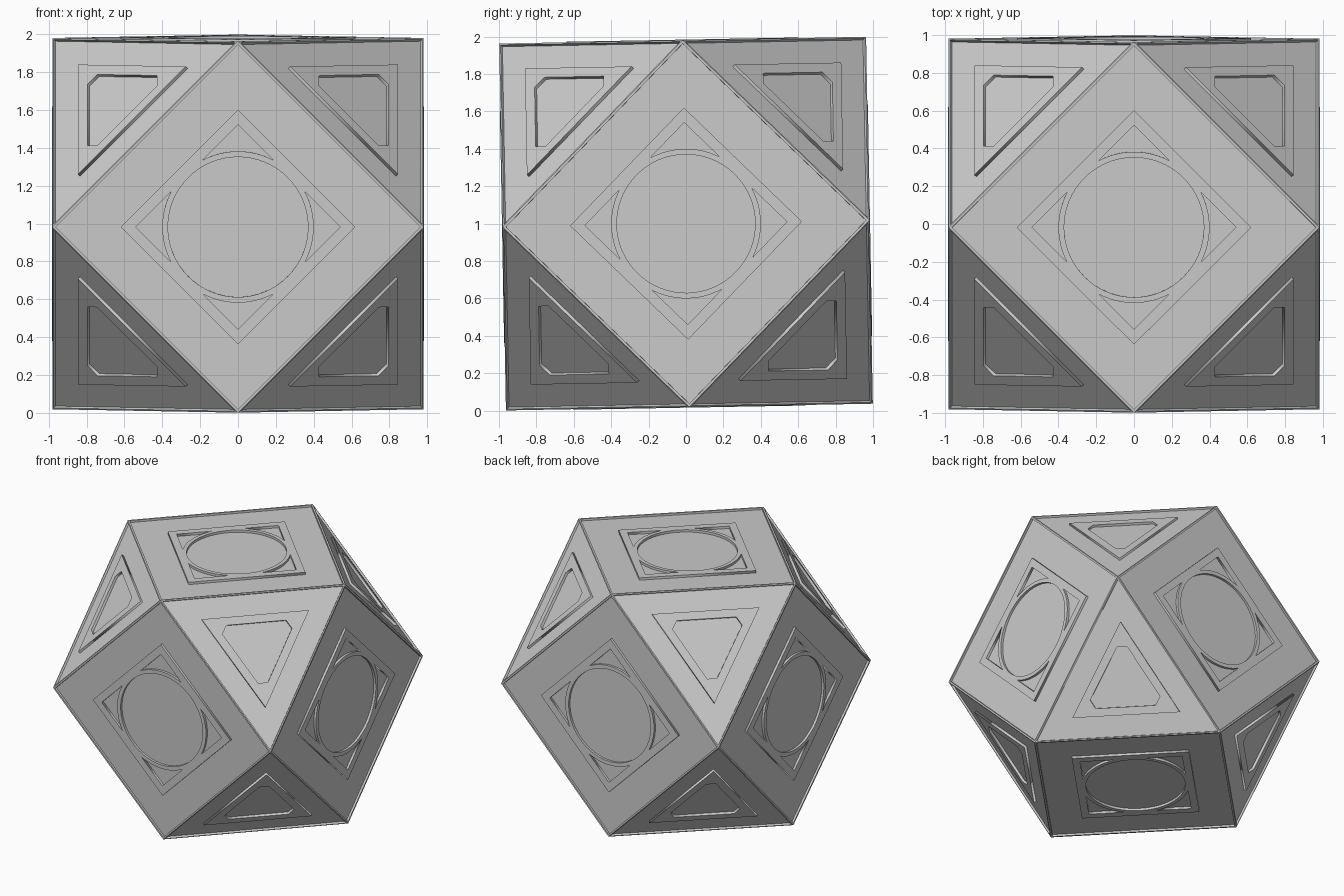
import bpy, bmesh
from math import cos, sin, pi, radians, sqrt, asin
from itertools import product
from mathutils import Matrix, Vector

if "Cube" in bpy.data.objects:
    bpy.data.objects.remove(bpy.data.objects["Cube"])

S = 0.981            # half width of the solid
RIM, SINK = 0.018, 0.016
TOP = 0.003          # panel height above the rim
pose = Matrix.Translation((0, 0, 1)) @ Matrix.Rotation(radians(1.05), 4, 'X')


def ngon(n, r, start=0.0):
    return [(r * cos(start + 2 * pi * i / n), r * sin(start + 2 * pi * i / n)) for i in range(n)]


def turn(pts, a):
    return [(x * cos(a) - y * sin(a), x * sin(a) + y * cos(a)) for x, y in pts]


def panel_mesh(name, loops):
    """Flat plate from an outline plus hole outlines."""
    cu = bpy.data.curves.new(name, 'CURVE')
    cu.dimensions = '2D'
    cu.fill_mode = 'BOTH'
    cu.extrude = (TOP + SINK + 0.004) / 2
    for pts in loops:
        sp = cu.splines.new('POLY')
        sp.points.add(len(pts) - 1)
        for p, (x, y) in zip(sp.points, pts):
            p.co = (x, y, 0, 1)
        sp.use_cyclic_u = True
    ob = bpy.data.objects.new(name, cu)
    bpy.context.collection.objects.link(ob)
    bpy.context.view_layer.update()
    me = bpy.data.meshes.new_from_object(ob.evaluated_get(bpy.context.evaluated_depsgraph_get()))
    me.name = name
    bpy.data.objects.remove(ob)
    me.transform(Matrix.Translation((0, 0, TOP - cu.extrude)))
    return me


# Core: cuboctahedron
bm = bmesh.new()
for a, b in product((-S, S), repeat=2):
    for co in ((a, b, 0), (a, 0, b), (0, a, b)):
        bm.verts.new(co)
bmesh.ops.convex_hull(bm, input=bm.verts[:])
bmesh.ops.dissolve_limit(bm, angle_limit=radians(2), verts=bm.verts[:], edges=bm.edges[:])
bmesh.ops.recalc_face_normals(bm, faces=bm.faces[:])

# Local frame on every face, x axis towards a corner
frames = []
for f in bm.faces:
    c = f.calc_center_median()
    n = c.normalized()
    x = (f.verts[0].co - c).normalized()
    m = Matrix((x, n.cross(x), n)).transposed().to_4x4()
    m.translation = c
    frames.append((len(f.verts), m))

# Thin raised rim along all edges
faces = bm.faces[:]
bmesh.ops.inset_individual(bm, faces=faces, thickness=RIM, depth=0)
bmesh.ops.inset_individual(bm, faces=faces, thickness=0.001, depth=-SINK)
core = bpy.data.meshes.new("core")
bm.to_mesh(core)
bm.free()
body = bpy.data.objects.new("core", core)
bpy.context.collection.objects.link(body)
body.matrix_world = pose

# Square panel: round opening and four corner openings
h, r = 0.54 / sqrt(2), 0.40
a0 = asin(sqrt(r * r - h * h) / r)
arc = [(r * cos(a0 + (pi / 2 - 2 * a0) * i / 12), r * sin(a0 + (pi / 2 - 2 * a0) * i / 12)) for i in range(13)]
corner = arc + [(h, h)]
square = panel_mesh("square_panel", [ngon(4, 0.62), ngon(64, 0.37)] +
                    [turn(corner, pi / 4 + k * pi / 2) for k in range(4)])

# Triangular panel: opening with clipped corners
tri = [Vector(p) for p in ngon(3, 0.344)]
clipped = []
for i in range(3):
    p, q = tri[i], tri[(i + 1) % 3]
    clipped += [tuple(p.lerp(q, 0.125)), tuple(p.lerp(q, 0.875))]
triangle = panel_mesh("triangle_panel", [ngon(3, 0.465), clipped])

for sides, m in frames:
    me = square if sides == 4 else triangle
    ob = bpy.data.objects.new(me.name, me)
    bpy.context.collection.objects.link(ob)
    ob.matrix_world = pose @ m
